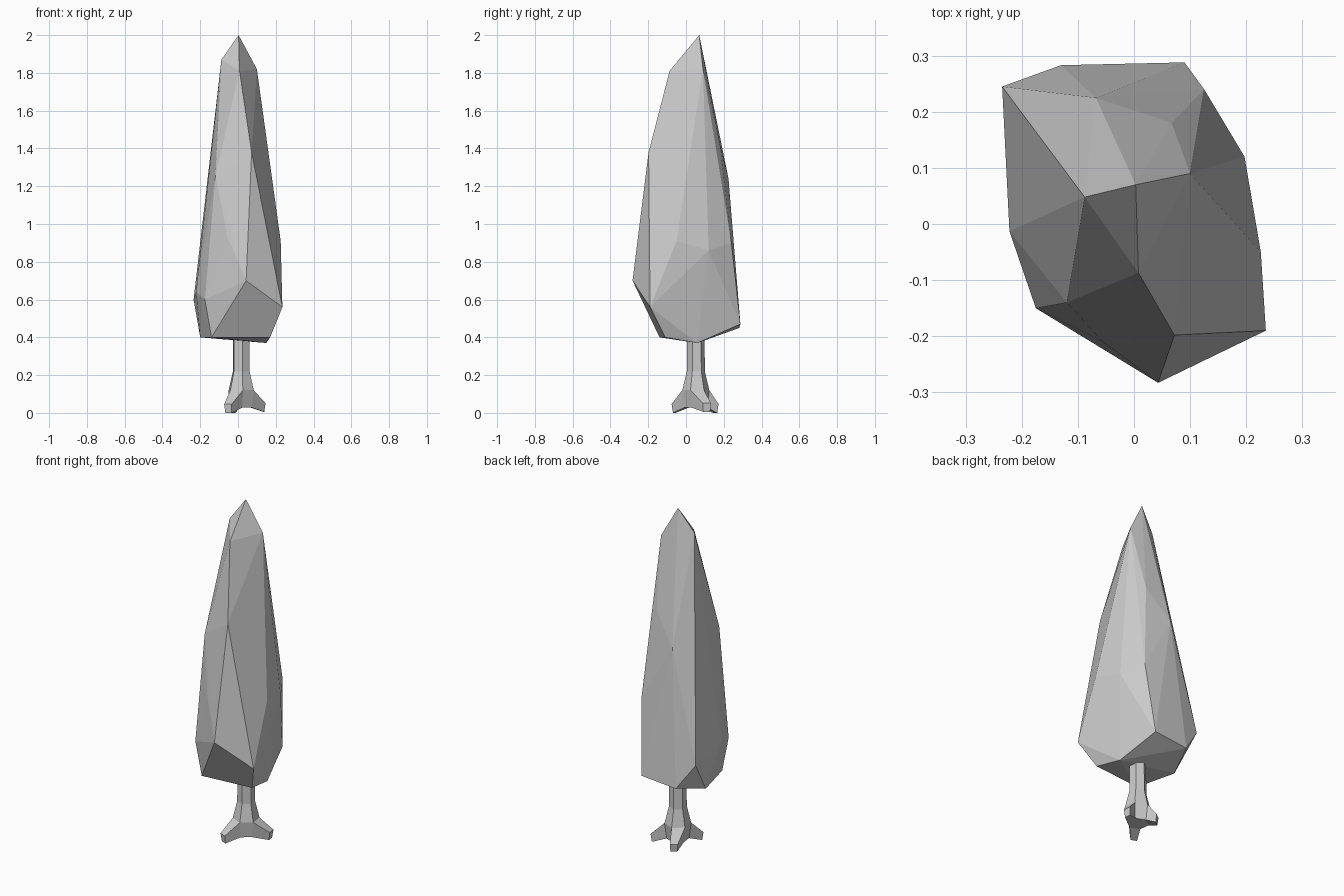
import bpy, bmesh, math
from mathutils import Vector

if "Cube" in bpy.data.objects:
    bpy.data.objects.remove(bpy.data.objects["Cube"])


def finish(bm, name):
    bmesh.ops.recalc_face_normals(bm, faces=bm.faces[:])
    me = bpy.data.meshes.new(name)
    bm.to_mesh(me)
    bm.free()
    ob = bpy.data.objects.new(name, me)
    bpy.context.collection.objects.link(ob)
    return ob


# Crown: faceted hull around a few corner points, from the tip to the underside
A, J = (-.235, .245, .60), (-.222, -.013, .64)
L, K = (-.185, .18, .90), (-.20, .10, .40)
corners = [
    (.003, .07, 2), (-.088, .048, 1.87), (.10, .09, 1.82), (.008, -.087, 1.81),
    (.067, .18, 1.42), (-.14, .048, 1.40), (.072, -.198, 1.38), (-.12, -.14, 1.25),
    (-.068, .225, 1.24), (-.055, -.21, .93), (.226, -.05, .91), (.125, .24, .90), L,
    (.197, .12, .86), (.043, -.283, .70), J, A, (-.175, -.15, .60), (.235, -.19, .56),
    (.09, .288, .47), (-.13, .283, .45), K, (-.14, -.14, .40), (.17, -.11, .40), (.15, .06, .37),
]
bm = bmesh.new()
for c in corners:
    bm.verts.new(c)
bmesh.ops.convex_hull(bm, input=bm.verts[:])
bmesh.ops.delete(bm, geom=[v for v in bm.verts if not v.link_faces], context='VERTS')

# Fold the left side inward between its two bulges
near = lambda p: min(bm.verts, key=lambda v: (v.co - Vector(p)).length)
fold = bm.edges.get((near(A), near(J)))
if fold:
    opposite = {v for f in fold.link_faces for v in f.verts} - set(fold.verts)
    if opposite == {near(L), near(K)}:
        bmesh.utils.edge_rotate(fold, False)
finish(bm, "crown")

# Trunk: six-sided loft flaring toward the roots
bm = bmesh.new()
cx, cy, turn = .017, .052, math.radians(7)
rings = []
for z, r in [(.60, .046), (.22, .048), (.12, .072), (.035, .06)]:
    rings.append([bm.verts.new((cx + r * math.cos(a), cy + r * math.sin(a), z))
                  for a in (turn + math.radians(60 * i - 30) for i in range(6))])
bm.faces.new(rings[0])
bm.faces.new(rings[-1])
root_faces = []
for k in range(3):
    for i in range(6):
        j = (i + 1) % 6
        f = bm.faces.new((rings[k][i], rings[k][j], rings[k + 1][j], rings[k + 1][i]))
        if k == 2 and i % 2 == 0:
            root_faces.append(f)

# Roots: every second base face drawn out to a narrow foot
tips = [(.14, .11, .035), (-.03, .157, .03), (-.052, -.065, .03)]
for f, tip in zip(root_faces, tips):
    new = bmesh.ops.extrude_discrete_faces(bm, faces=[f])['faces'][0]
    mid = new.calc_center_median()
    for v in new.verts:
        d = v.co - mid
        v.co = Vector(tip) + Vector((d.x * .6, d.y * .6, d.z * .55))
low = min(v.co.z for v in bm.verts)
for v in bm.verts:
    if v.co.z < .1:
        v.co.z -= low
finish(bm, "trunk_and_roots")
